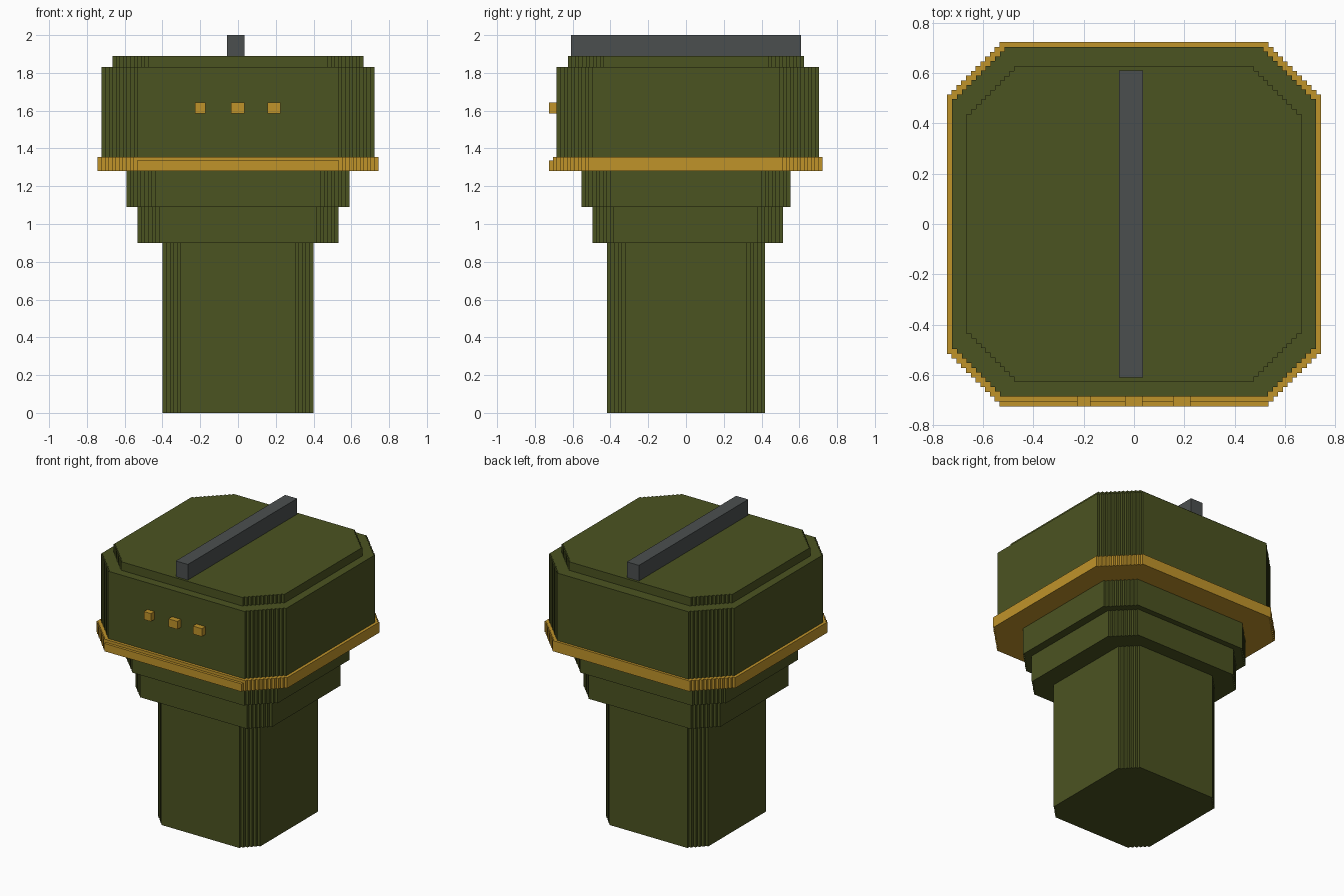
import bpy, bmesh

if "Cube" in bpy.data.objects:
    bpy.data.objects.remove(bpy.data.objects["Cube"])

STEP = 0.0189  # width of one stair in the stepped corners


def srgb(r, g, b):
    f = lambda c: c / 12.92 if c <= 0.04045 else ((c + 0.055) / 1.055) ** 2.4
    return tuple(f(v / 255) for v in (r, g, b)) + (1.0,)


def material(name, rgb):
    m = bpy.data.materials.new(name)
    m.diffuse_color = srgb(*rgb)
    m.use_nodes = True
    m.node_tree.nodes["Principled BSDF"].inputs["Base Color"].default_value = m.diffuse_color
    return m


green = material("olive_green", (75, 83, 33))
gold = material("gold", (192, 148, 42))
grey = material("dark_grey", (75, 79, 79))


def corner(x, y, n, s=STEP):
    """Stepped corner in the +x +y quadrant, from the y side to the x side."""
    pts = [(x - n * s, y)]
    for i in range(n):
        px, py = pts[-1]
        pts += [(px, py - s), (px + s, py - s)]
    return pts


def prism(name, x, y, z, mat, back=0, front=0):
    """Extruded block; back / front give the stair count of the corners."""
    b = corner(0, 0, back)
    f = corner(0, 0, front)
    pts = [(x[1] + p, y[1] + q) for p, q in b]
    pts += [(x[1] + p, y[0] - q) for p, q in reversed(f)]
    pts += [(x[0] - p, y[0] - q) for p, q in f]
    pts += [(x[0] - p, y[1] + q) for p, q in reversed(b)]
    bm = bmesh.new()
    face = bm.faces.new([bm.verts.new((p, q, z[0])) for p, q in pts])
    top = bmesh.ops.extrude_face_region(bm, geom=[face])["geom"]
    bmesh.ops.translate(bm, vec=(0, 0, z[1] - z[0]),
                        verts=[v for v in top if isinstance(v, bmesh.types.BMVert)])
    bmesh.ops.recalc_face_normals(bm, faces=bm.faces)
    me = bpy.data.meshes.new(name)
    bm.to_mesh(me)
    bm.free()
    me.materials.append(mat)
    ob = bpy.data.objects.new(name, me)
    bpy.context.collection.objects.link(ob)
    return ob


# Stem and the two widening tiers
prism("stem", (-0.399, 0.399), (-0.418, 0.418), (0, 0.9), green, 5, 5)
prism("lower_tier", (-0.532, 0.532), (-0.496, 0.513), (0.9, 1.09), green, 7, 6)
prism("upper_tier", (-0.591, 0.589), (-0.553, 0.553), (1.09, 1.28), green, 8, 8)

# Gold rim, with a thin notch along the front of its top edge
prism("rim", (-0.743, 0.743), (-0.724, 0.722), (1.28, 1.335), gold, 11, 11)
prism("rim_top", (-0.743, 0.743), (-0.705, 0.722), (1.335, 1.355), gold, 11, 10)

# Head and its lid
prism("head", (-0.722, 0.722), (-0.685, 0.704), (1.355, 1.83), green, 11, 10)
prism("lid", (-0.665, 0.665), (-0.625, 0.626), (1.83, 1.89), green, 10, 10)

# Ridge bar on top
prism("top_bar", (-0.059, 0.035), (-0.609, 0.609), (1.89, 2.0), grey)

# Three studs on the front
for i, x in enumerate([(-0.227, -0.173), (-0.036, 0.034), (0.155, 0.225)]):
    prism(f"front_stud_{i + 1}", x, (-0.724, -0.68), (1.586, 1.642), gold)
